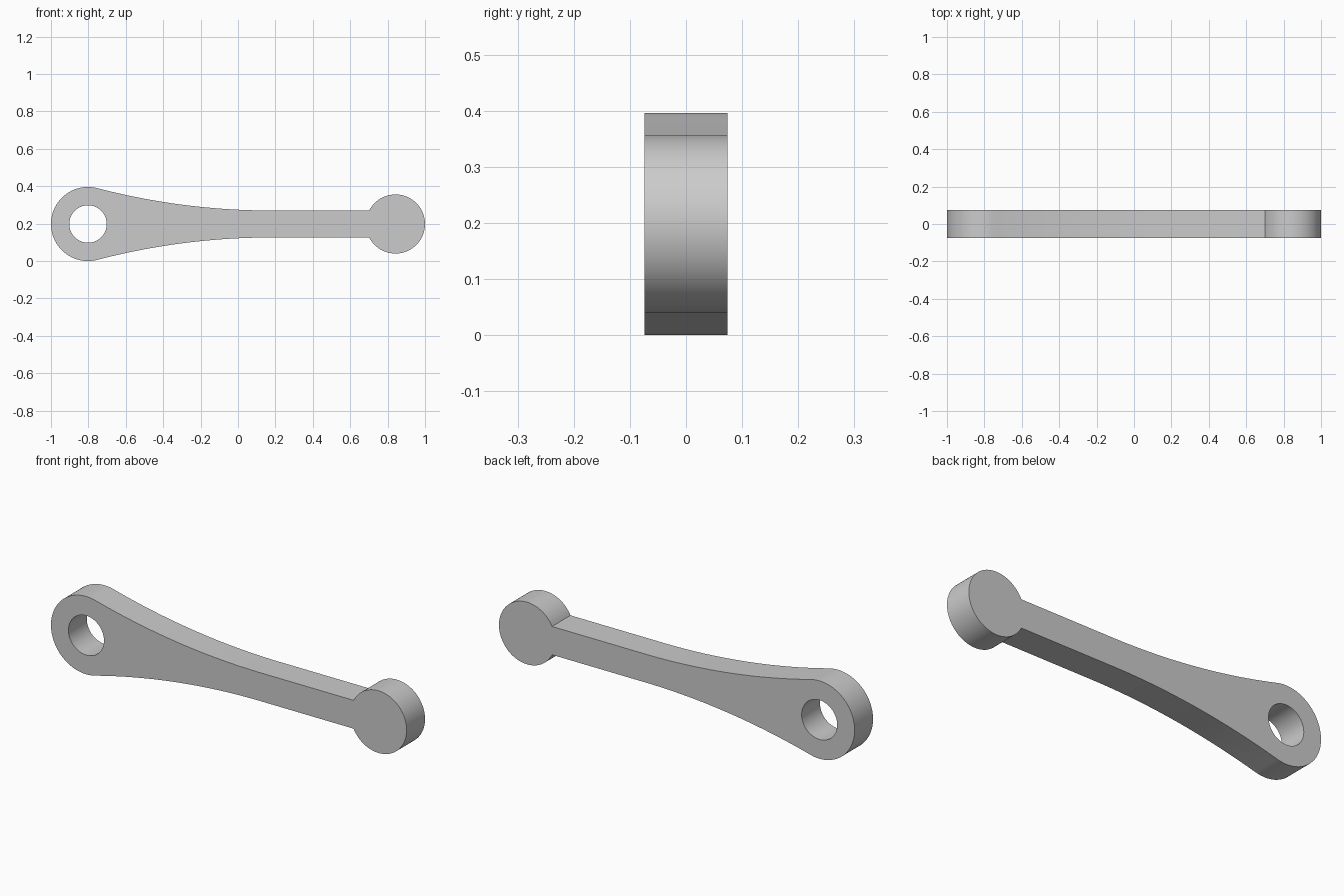
import bpy, bmesh
from math import pi, sin, cos, asin, atan2, hypot

cube = bpy.data.objects.get("Cube")
if cube:
    bpy.data.objects.remove(cube, do_unlink=True)

MID_Z, HALF_DEPTH = 0.198, 0.074
EYE_X, EYE_R, HOLE_R = -0.802, 0.198, 0.1
KNOB_X, KNOB_R = 0.842, 0.158
NECK, NECK_X = 0.072, 0.18


def arc(cx, cz, r, start, end, steps):
    angles = [start + (end - start) * i / steps for i in range(steps + 1)]
    return [(cx + r * cos(a), cz + r * sin(a)) for a in angles]


# Flank arc is tangent to both the straight neck and the eye
run = NECK_X - EYE_X
flank_r = (run**2 + NECK**2 - EYE_R**2) / (2 * (EYE_R - NECK))
flank_z = NECK + flank_r
touch = atan2(flank_z, run)
knob_join = pi - asin(NECK / KNOB_R)

# Upper half of the outline, from knob tip to eye tip
upper = arc(KNOB_X, 0, KNOB_R, 0, knob_join, 40)
upper += arc(NECK_X, flank_z, flank_r, -pi / 2, touch - pi, 32)
upper += arc(EYE_X, 0, EYE_R, touch, pi, 32)[1:]
outline = upper + [(x, -z) for x, z in reversed(upper[1:-1])]
hole = arc(EYE_X, 0, HOLE_R, 0, 2 * pi, 64)[:-1]

# Fill the pierced outline and extrude it through the depth
bm = bmesh.new()
edges = []
for loop in (outline, hole):
    verts = [bm.verts.new((x, -HALF_DEPTH, MID_Z + z)) for x, z in loop]
    edges += [bm.edges.new((v, verts[i - 1])) for i, v in enumerate(verts)]
bmesh.ops.triangle_fill(bm, edges=edges, use_beauty=True, normal=(0, -1, 0))
result = bmesh.ops.extrude_face_region(bm, geom=bm.faces[:], use_keep_orig=True)
moved = [g for g in result["geom"] if isinstance(g, bmesh.types.BMVert)]
bmesh.ops.translate(bm, verts=moved, vec=(0, 2 * HALF_DEPTH, 0))
bmesh.ops.recalc_face_normals(bm, faces=bm.faces[:])

mesh = bpy.data.meshes.new("link_arm")
bm.to_mesh(mesh)
bm.free()
arm = bpy.data.objects.new("link_arm", mesh)
bpy.context.collection.objects.link(arm)

# Plain grey finish
grey = bpy.data.materials.new("plain_grey")
grey.use_nodes = True
grey.diffuse_color = (0.6, 0.6, 0.6, 1)
grey.node_tree.nodes["Principled BSDF"].inputs["Base Color"].default_value = (0.6, 0.6, 0.6, 1)
mesh.materials.append(grey)

# Smooth the curved rims, keep the flat sides crisp
bpy.ops.object.select_all(action="DESELECT")
arm.select_set(True)
bpy.context.view_layer.objects.active = arm
bpy.ops.object.shade_smooth_by_angle(angle=pi / 6)
